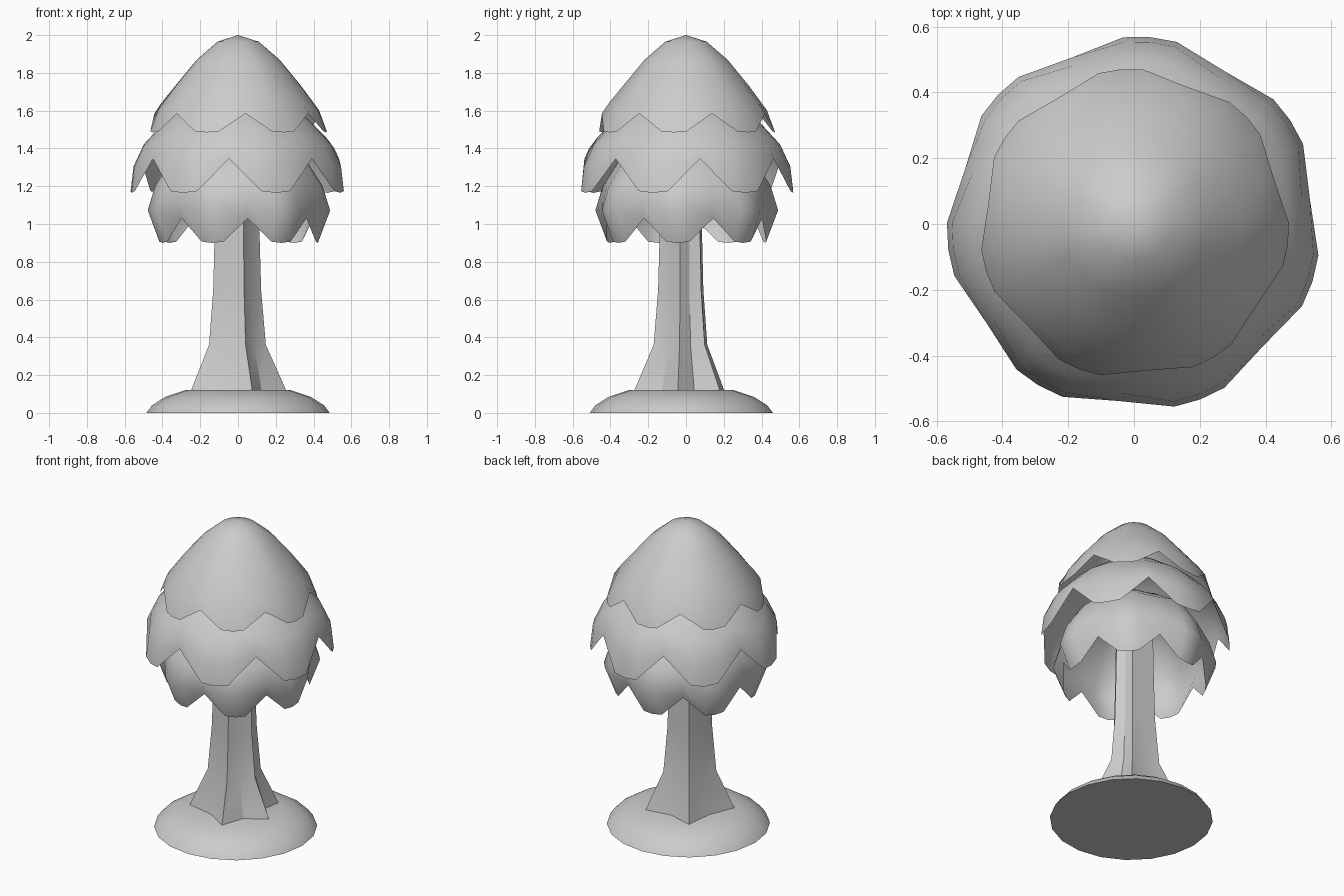
import bpy, bmesh, math

if "Cube" in bpy.data.objects:
    bpy.data.objects.remove(bpy.data.objects["Cube"])


def finish(bm, name, angle):
    bmesh.ops.recalc_face_normals(bm, faces=bm.faces)
    me = bpy.data.meshes.new(name)
    bm.to_mesh(me)
    bm.free()
    ob = bpy.data.objects.new(name, me)
    bpy.context.collection.objects.link(ob)
    bpy.ops.object.select_all(action='DESELECT')
    ob.select_set(True)
    bpy.context.view_layer.objects.active = ob
    bpy.ops.object.shade_smooth_by_angle(angle=math.radians(angle))
    return ob


def bridge(bm, rings):
    for a, b in zip(rings, rings[1:]):
        n = len(a)
        for i in range(n):
            j = (i + 1) % n
            bm.faces.new((a[i], a[j], b[j], b[i]))


def polar(bm, r, deg, z, cx=0.0, cy=0.0):
    t = math.radians(deg)
    return bm.verts.new((cx + r * math.cos(t), cy + r * math.sin(t), z))


# Low domed mound of earth
def mound():
    bm = bmesh.new()
    rings = [[polar(bm, r, 18 * i, z, 0, -0.025) for i in range(20)]
             for r, z in ((0.485, 0), (0.455, 0.04), (0.385, 0.085), (0.28, 0.12))]
    bridge(bm, rings)
    bm.faces.new(rings[0])
    bm.faces.new(rings[-1])
    finish(bm, "mound", 50)


# Trunk with five uneven flared root ridges: (tip radius, valley radius, z)
def trunk():
    bm = bmesh.new()
    tips = (-71, -5, 48, 124, 208)
    angles = []
    for a, b in zip(tips, tips[1:] + (tips[0] + 360,)):
        angles += [a, (a + b) / 2]
    rings = []
    for tip, valley, z in ((0.27, 0.175, 0.115), (0.16, 0.12, 0.36),
                           (0.135, 0.105, 0.65), (0.125, 0.1, 1.0), (0.12, 0.09, 1.35)):
        rings.append([polar(bm, valley if i % 2 else tip, a, z, -0.012, -0.02)
                      for i, a in enumerate(angles)])
    bridge(bm, rings)
    bm.faces.new(rings[-1])
    finish(bm, "trunk", 25)


# Leaf tier: open dome with seven hanging lobes, blending a notch and a lobe profile
def tier(name, phase, lobe, notch):
    bm = bmesh.new()
    columns = ((0, 0), (0.34, 0.95), (0.5, 1), (0.66, 0.95))
    top = bm.verts.new((0, 0, lobe[0][1]))
    rings = []
    for (rl, zl), (rn, zn) in zip(lobe[1:], notch):
        rings.append([polar(bm, rn + (rl - rn) * w, phase + (k + f) * 360 / 7, zn + (zl - zn) * w)
                      for k in range(7) for f, w in columns])
    first = rings[0]
    for i in range(len(first)):
        bm.faces.new((top, first[i], first[(i + 1) % len(first)]))
    bridge(bm, rings)
    finish(bm, name, 60)


mound()
trunk()
tier("lower_leaves", -83,
     [(0, 1.5), (0.2, 1.45), (0.36, 1.34), (0.45, 1.2), (0.49, 1.07), (0.425, 0.9)],
     [(0.2, 1.44), (0.35, 1.33), (0.42, 1.22), (0.445, 1.12), (0.425, 1.03)])
tier("middle_leaves", -95,
     [(0, 1.75), (0.2, 1.68), (0.38, 1.55), (0.5, 1.42), (0.555, 1.3), (0.57, 1.165)],
     [(0.2, 1.68), (0.38, 1.55), (0.47, 1.46), (0.515, 1.4), (0.54, 1.345)])
tier("top_leaves", -85,
     [(0, 2), (0.11, 1.965), (0.22, 1.87), (0.335, 1.73), (0.43, 1.6), (0.472, 1.485)],
     [(0.11, 1.965), (0.22, 1.87), (0.32, 1.75), (0.41, 1.64), (0.447, 1.585)])
